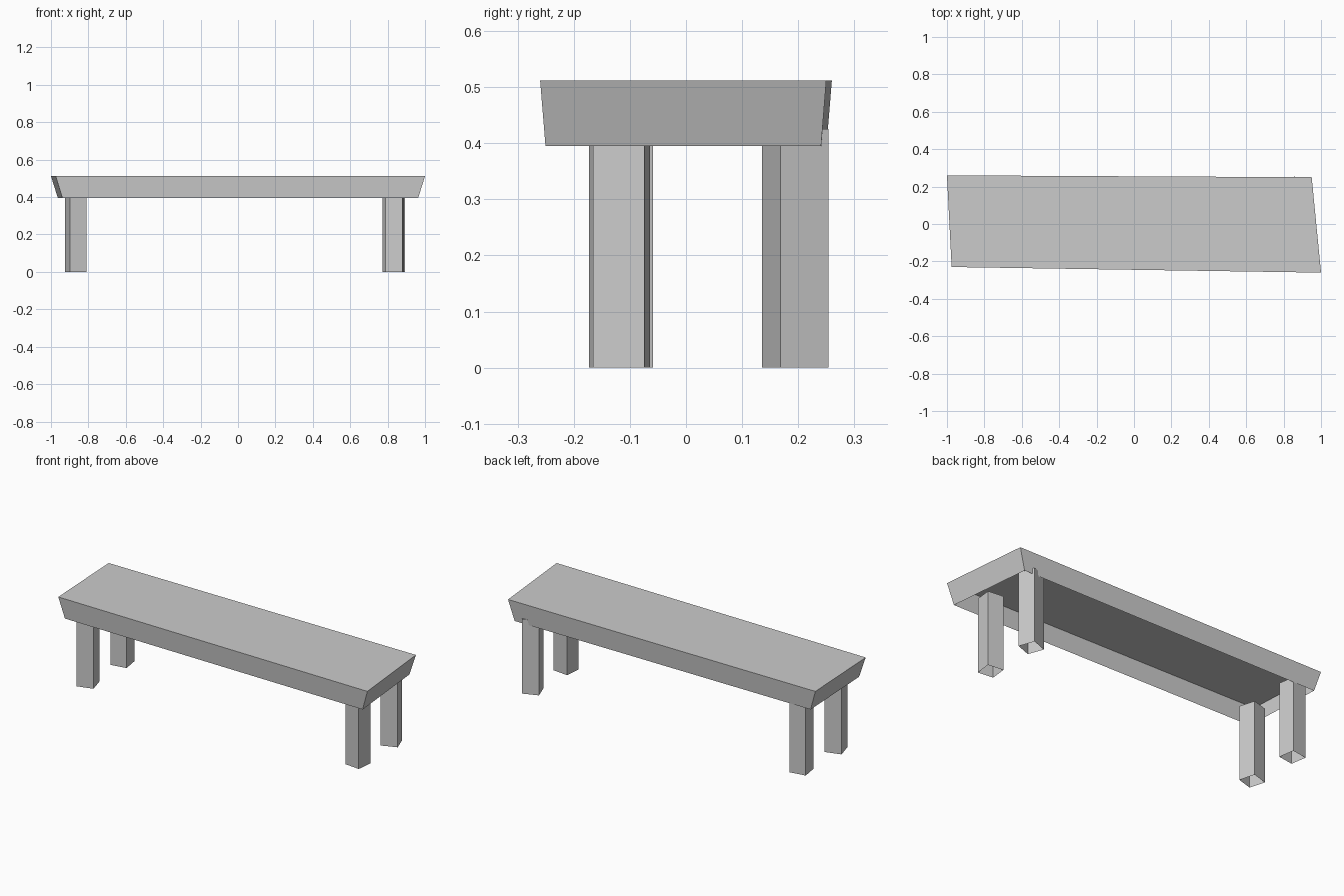
import bpy
import bmesh
from math import radians
from mathutils import Matrix, Vector

cube = bpy.data.objects.get("Cube")
if cube:
    bpy.data.objects.remove(cube, do_unlink=True)

SEAT_TOP, SEAT_BOTTOM, LEG_TOP = 0.512, 0.395, 0.425
LEG_WIDTH = 0.092

grey = bpy.data.materials.new("plain_grey")
grey.use_nodes = True
colour = (0.6, 0.6, 0.6, 1)
grey.diffuse_color = colour
grey.node_tree.nodes["Principled BSDF"].inputs["Base Color"].default_value = colour


def finish(name, bm):
    mesh = bpy.data.meshes.new(name)
    bm.to_mesh(mesh)
    bm.free()
    mesh.materials.append(grey)
    obj = bpy.data.objects.new(name, mesh)
    bpy.context.collection.objects.link(obj)
    return obj


# Seat: a slightly skewed slab, open underneath, with walls tapering inward
bm = bmesh.new()
corners = [(-0.975, -0.23), (1, -0.26), (0.95, 0.25), (-1, 0.26)]
top = [bm.verts.new((x, y, SEAT_TOP)) for x, y in corners]
rim = [bm.verts.new((x * 0.963, y * 0.963, SEAT_BOTTOM)) for x, y in corners]
bm.faces.new(top)
for i in range(4):
    j = (i + 1) % 4
    bm.faces.new((rim[i], rim[j], top[j], top[i]))
finish("seat", bm)


# Legs: square tubes open at the foot, each turned a little
def leg(name, x, y, turn):
    bm = bmesh.new()
    bmesh.ops.create_cube(bm, size=1)
    bmesh.ops.transform(bm, verts=bm.verts,
                        matrix=Matrix.Diagonal((LEG_WIDTH, LEG_WIDTH, LEG_TOP, 1)))
    foot = [f for f in bm.faces if f.normal.z < -0.5]
    bmesh.ops.delete(bm, geom=foot, context='FACES_ONLY')
    place = Matrix.Translation(Vector((x, y, LEG_TOP / 2)))
    bmesh.ops.transform(bm, verts=bm.verts,
                        matrix=place @ Matrix.Rotation(radians(turn), 4, 'Z'))
    finish(name, bm)


leg("front_right_leg", -0.867, -0.116, 16)
leg("front_left_leg", 0.838, -0.115, -6)
leg("back_right_leg", -0.868, 0.196, 9)
leg("back_left_leg", 0.833, 0.195, 20.5)
